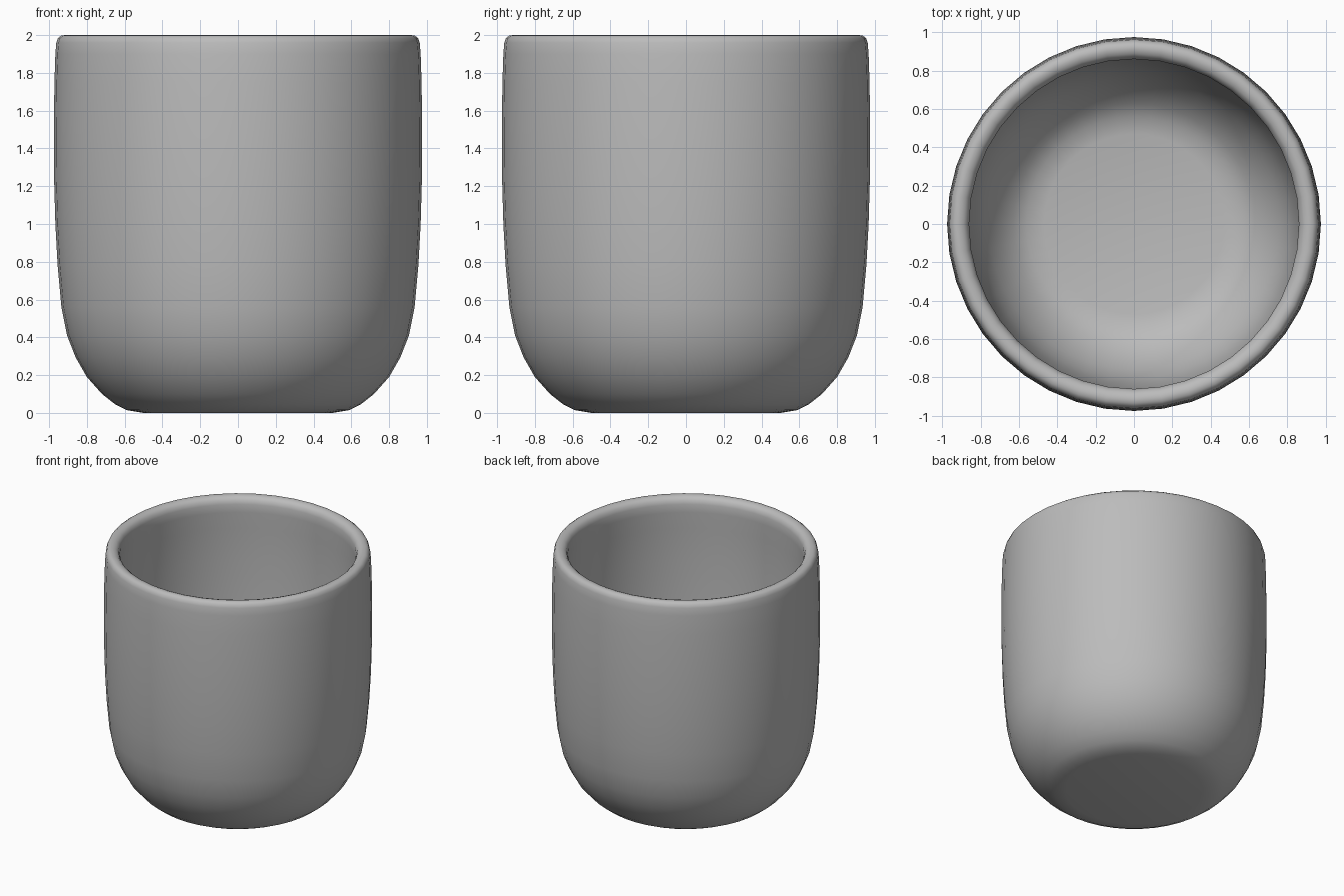
import bpy, bmesh, math

if "Cube" in bpy.data.objects:
    bpy.data.objects.remove(bpy.data.objects["Cube"])

SEGMENTS = 40

# Cup profile (radius, height): outside base, wall, rim, then inside wall and floor
outer = [(0.5, 0.0), (0.59, 0.015), (0.65, 0.045), (0.72, 0.1), (0.8, 0.19), (0.86, 0.295),
         (0.905, 0.41), (0.935, 0.56), (0.955, 0.78), (0.967, 1.0), (0.974, 1.25),
         (0.975, 1.5), (0.972, 1.75), (0.967, 1.9)]
rim = [(0.962, 1.96), (0.953, 1.985), (0.935, 1.998), (0.912, 2.0),
       (0.888, 1.992), (0.87, 1.975), (0.86, 1.945)]
inner = [(0.86, 1.88), (0.868, 1.75), (0.873, 1.5), (0.872, 1.25), (0.866, 1.0), (0.855, 0.78),
         (0.835, 0.59), (0.805, 0.45), (0.76, 0.345), (0.7, 0.25), (0.63, 0.175),
         (0.56, 0.13), (0.47, 0.11)]
profile = outer + rim + inner

# Lathe the profile
bm = bmesh.new()
rings = []
for r, z in profile:
    rings.append([bm.verts.new((r * math.cos(2 * math.pi * i / SEGMENTS),
                                r * math.sin(2 * math.pi * i / SEGMENTS), z))
                  for i in range(SEGMENTS)])
for a, b in zip(rings, rings[1:]):
    for i in range(SEGMENTS):
        j = (i + 1) % SEGMENTS
        bm.faces.new((a[i], a[j], b[j], b[i]))

# Close the underside and the inside floor
bm.faces.new(rings[0][::-1])
bm.faces.new(rings[-1])
bmesh.ops.recalc_face_normals(bm, faces=bm.faces)
for f in bm.faces:
    f.smooth = True

mesh = bpy.data.meshes.new("cup")
bm.to_mesh(mesh)
bm.free()
cup = bpy.data.objects.new("cup", mesh)
bpy.context.collection.objects.link(cup)

# Plain grey material
grey = bpy.data.materials.new("light grey")
grey.diffuse_color = (0.5, 0.5, 0.5, 1)
grey.use_nodes = True
grey.node_tree.nodes["Principled BSDF"].inputs["Base Color"].default_value = grey.diffuse_color
mesh.materials.append(grey)
